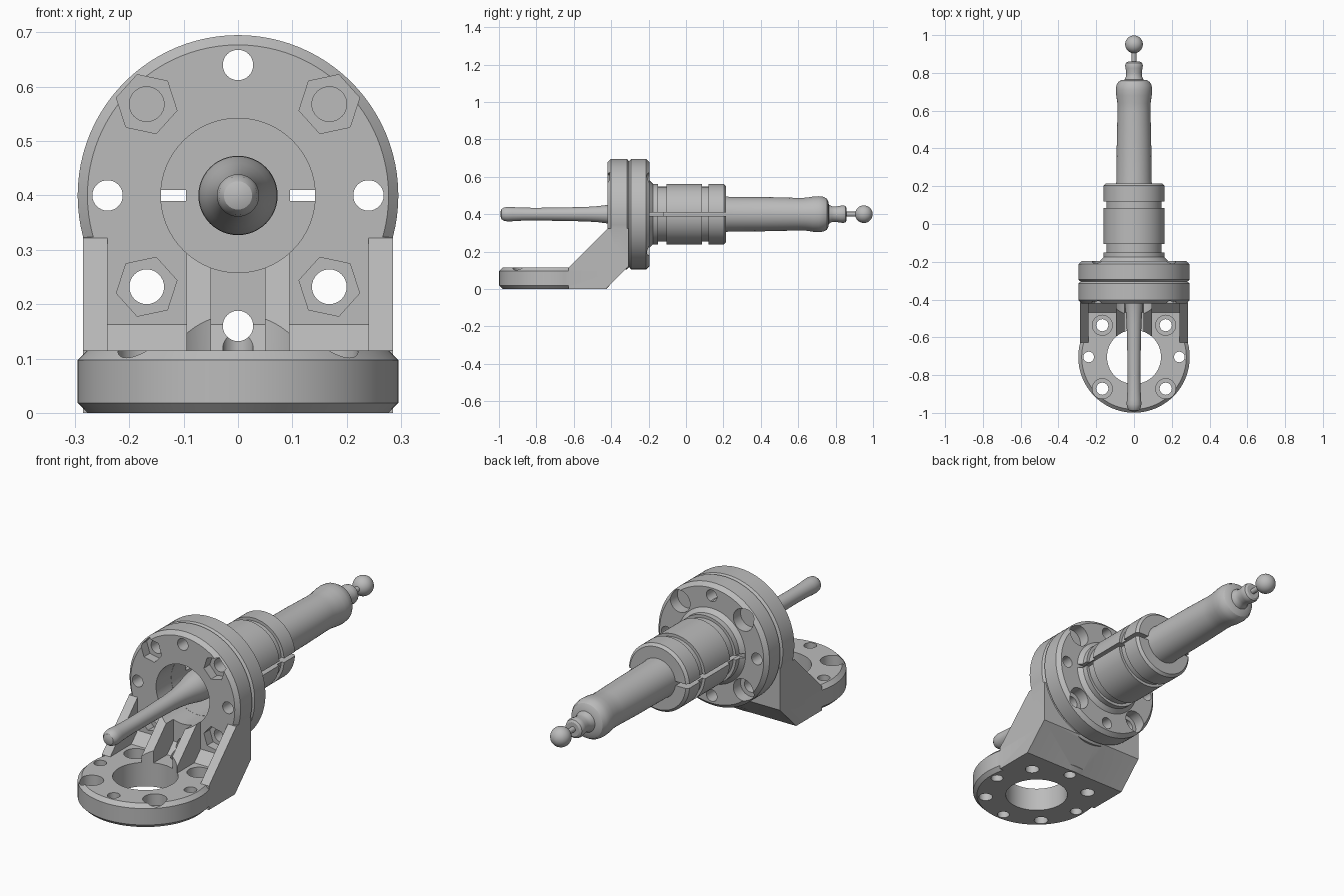
import bpy, bmesh
from math import sin, cos, pi, radians

if "Cube" in bpy.data.objects:
    bpy.data.objects.remove(bpy.data.objects["Cube"])

grey = bpy.data.materials.new("machined grey")
grey.use_nodes = True
COLOUR = (0.5, 0.5, 0.5, 1)
grey.diffuse_color = COLOUR
grey.node_tree.nodes["Principled BSDF"].inputs["Base Color"].default_value = COLOUR

AXIS = 0.4        # height of the horizontal axis
BASE_Y = -0.704   # centre of the base plate
R = 0.295         # flange radius
BOLT = 0.168      # diagonal bolt offset
PIN = 0.24        # pin hole offset


def finish(name, bm):
    bmesh.ops.recalc_face_normals(bm, faces=bm.faces)
    mesh = bpy.data.meshes.new(name)
    bm.to_mesh(mesh)
    bm.free()
    mesh.materials.append(grey)
    ob = bpy.data.objects.new(name, mesh)
    bpy.context.collection.objects.link(ob)
    return ob


def lathe(name, profile, axis="Y", centre=(0, 0), sides=64, turn=0):
    """Revolve (radius, position) pairs about an axis through centre."""
    bm = bmesh.new()
    rings = []
    for r, a in profile:
        ring = []
        for i in range(sides):
            t = turn + 2 * pi * i / sides
            u, v = centre[0] + r * cos(t), centre[1] + r * sin(t)
            ring.append(bm.verts.new((u, a, v) if axis == "Y" else (u, v, a)))
        rings.append(ring)
    for lo, hi in zip(rings, rings[1:]):
        for i in range(sides):
            j = (i + 1) % sides
            bm.faces.new((lo[i], lo[j], hi[j], hi[i]))
    bm.faces.new(rings[0])
    bm.faces.new(rings[-1])
    return finish(name, bm)


def rod(r, start, end, axis, centre, sides=32, turn=0):
    return lathe("cutter", [(r, start), (r, end)], axis, centre, sides, turn)


def prism(name, outline, x0, x1):
    """Extrude a (y, z) outline from x0 to x1."""
    bm = bmesh.new()
    face = bm.faces.new([bm.verts.new((x0, y, z)) for y, z in outline])
    ext = bmesh.ops.extrude_face_region(bm, geom=[face])
    verts = [g for g in ext["geom"] if isinstance(g, bmesh.types.BMVert)]
    bmesh.ops.translate(bm, verts=verts, vec=(x1 - x0, 0, 0))
    return finish(name, bm)


def combine(target, tool, operation="DIFFERENCE"):
    mod = target.modifiers.new("combine", "BOOLEAN")
    mod.operation, mod.solver, mod.object = operation, "EXACT", tool
    bpy.context.view_layer.objects.active = target
    bpy.ops.object.modifier_apply(modifier=mod.name)
    bpy.data.objects.remove(tool)


def smooth(ob):
    bpy.ops.object.select_all(action="DESELECT")
    ob.select_set(True)
    bpy.context.view_layer.objects.active = ob
    bpy.ops.object.shade_smooth_by_angle(angle=radians(28))


def drill(ob, axis, centre, span, recess, hexagonal=False):
    """Four pin holes and four recessed bolt holes."""
    cx, cy = centre
    for dx, dy in ((1, 0), (-1, 0), (0, 1), (0, -1)):
        combine(ob, rod(0.028, *span, axis, (cx + dx * PIN, cy + dy * PIN)))
    for sx in (-1, 1):
        for sy in (-1, 1):
            spot = (cx + sx * BOLT, cy + sy * BOLT)
            combine(ob, rod(0.032, *span, axis, spot))
            if hexagonal:
                combine(ob, rod(0.057, *recess, axis, spot, 6, radians(12) * sx * sy))
            else:
                combine(ob, rod(0.053, *recess, axis, spot))


# Angle bracket: round base, round upright, joining body and ribs
bracket = lathe("angle_bracket", [(R - 0.018, 0), (R, 0.018), (R, 0.097), (R - 0.018, 0.115)],
                "Z", (0, BASE_Y), 96)
upright = lathe("upright", [(R - 0.018, -0.42), (R, -0.402), (R, -0.315), (R - 0.012, -0.305)],
                "Y", (0, AXIS), 96)
combine(bracket, upright, "UNION")
body = [(-0.628, 0), (-0.43, 0), (-0.308, 0.122), (-0.308, 0.324), (-0.42, 0.324),
        (-0.42, 0.163), (-0.468, 0.115), (-0.628, 0.115)]
combine(bracket, prism("body", body, -0.285, 0.285), "UNION")
rib = [(-0.628, 0.1), (-0.628, 0.115), (-0.418, 0.324), (-0.38, 0.324), (-0.38, 0.1)]
for inner, outer in ((0.05, 0.095), (0.24, 0.285)):
    for side in (-1, 1):
        lo, hi = sorted((side * inner, side * outer))
        combine(bracket, prism("rib", rib, lo, hi), "UNION")
combine(bracket, rod(0.143, -0.1, 0.3, "Z", (0, BASE_Y), 64))
combine(bracket, rod(0.142, -0.8, -0.2, "Y", (0, AXIS), 64))
drill(bracket, "Z", (0, BASE_Y), (-0.05, 0.2), (0.06, 0.2))
drill(bracket, "Y", (0, AXIS), (-0.5, -0.25), (-0.46, -0.375), True)
smooth(bracket)

# Flanged clamping sleeve with grooves, bore and side slits
sleeve = lathe("clamping_sleeve", [
    (R - 0.012, -0.304), (R, -0.294), (R, -0.213), (R - 0.018, -0.195),
    (0.18, -0.195), (0.161, -0.176), (0.161, -0.15), (0.147, -0.15), (0.147, -0.105),
    (0.161, -0.105), (0.161, 0.085), (0.147, 0.085), (0.147, 0.12), (0.161, 0.12),
    (0.161, 0.203), (0.149, 0.215)], "Y", (0, AXIS), 96)
combine(sleeve, rod(0.142, -0.4, -0.12, "Y", (0, AXIS), 64))
drill(sleeve, "Y", (0, AXIS), (-0.4, -0.15), (-0.25, -0.15))
slit = [(-0.194, 0.39), (0.3, 0.39), (0.3, 0.41), (-0.194, 0.41)]
combine(sleeve, prism("slit", slit, -0.3, 0.3))
smooth(sleeve)

# Turned parts along the horizontal axis
turned = {
    "handle": [(0.012, -0.992), (0.026, -0.987), (0.035, -0.975), (0.039, -0.955),
               (0.038, -0.93), (0.035, -0.88), (0.034, -0.8), (0.036, -0.65),
               (0.039, -0.53), (0.043, -0.47), (0.05, -0.415), (0.059, -0.37),
               (0.067, -0.335), (0.072, -0.3), (0.073, -0.26), (0.073, -0.1)],
    "probe_body": [(0.096, -0.12), (0.096, 0.2), (0.093, 0.23), (0.091, 0.45),
                   (0.087, 0.6), (0.088, 0.64), (0.094, 0.68), (0.096, 0.71),
                   (0.093, 0.735), (0.083, 0.753), (0.066, 0.762), (0.04, 0.765)],
    "neck": [(0.052, 0.75), (0.05, 0.766), (0.042, 0.78), (0.041, 0.8), (0.045, 0.825),
             (0.047, 0.84), (0.043, 0.853), (0.033, 0.859)],
    "stylus": [(0.013, 0.84), (0.013, 0.93)],
    "ball_tip": [(0.047 * sin(pi * (i + 0.1) / 16.2), 0.951 - 0.047 * cos(pi * (i + 0.1) / 16.2))
                 for i in range(17)],
}
for name, profile in turned.items():
    smooth(lathe(name, profile, "Y", (0, AXIS), 48))
